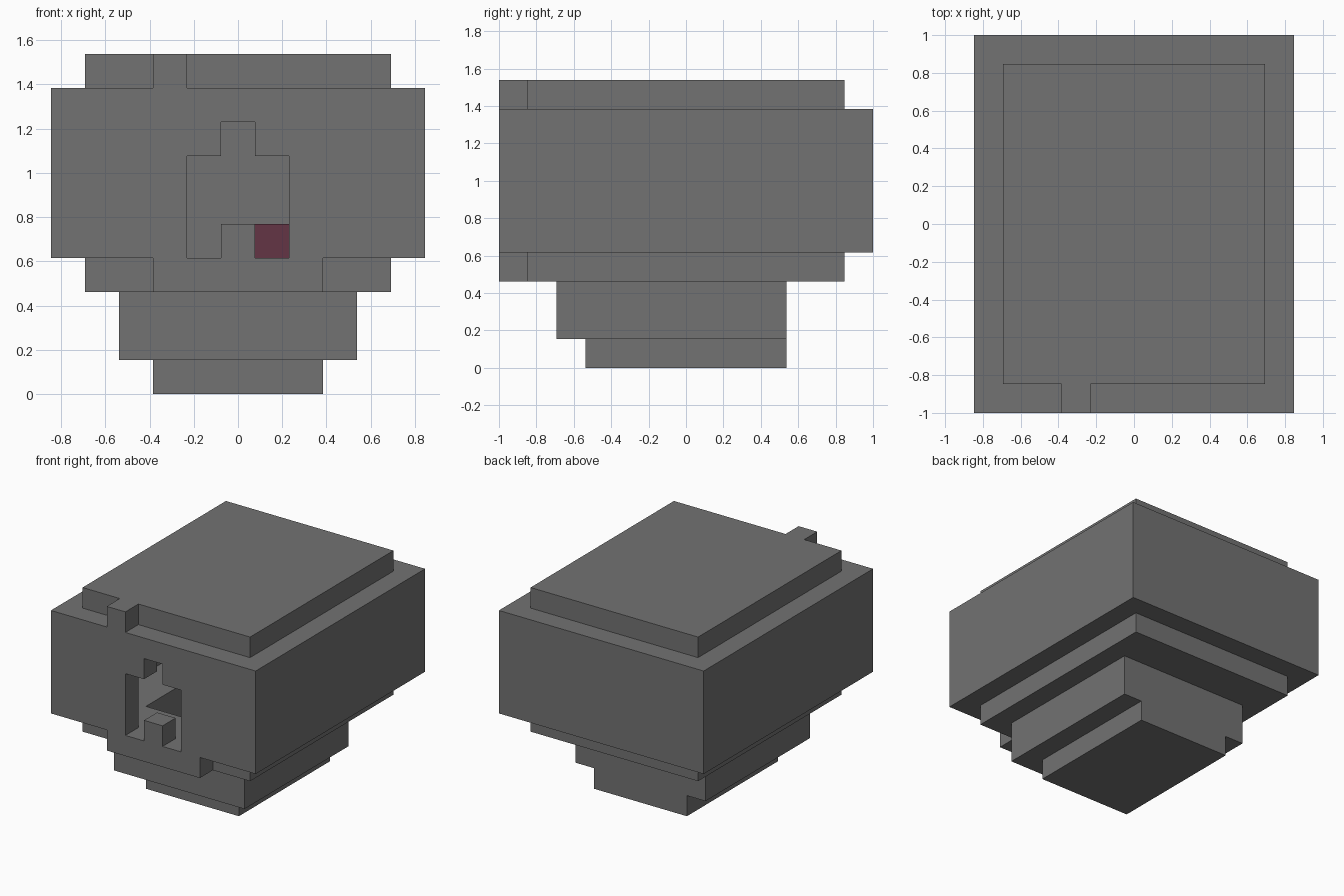
import bpy
import bmesh
from mathutils import Vector

cube = bpy.data.objects.get("Cube")
if cube:
    bpy.data.objects.remove(cube, do_unlink=True)

U = 2 / 13  # one block of the stepped design


def material(name, color):
    mat = bpy.data.materials.new(name)
    mat.use_nodes = True
    mat.diffuse_color = (*color, 1)
    bsdf = next(n for n in mat.node_tree.nodes if n.type == "BSDF_PRINCIPLED")
    bsdf.inputs["Base Color"].default_value = (*color, 1)
    return mat


stone = material("stone grey", (0.17, 0.17, 0.17))
red = material("dark red", (0.125, 0.035, 0.06))


def box(name, xs, ys, zs, mat=stone):
    """Box between pairs of limits, given in blocks."""
    bm = bmesh.new()
    bmesh.ops.create_cube(bm, size=1)
    spans = (xs, ys, zs)
    for v in bm.verts:
        v.co = Vector([(a + b) / 2 + c * (b - a) for (a, b), c in zip(spans, v.co)]) * U
    mesh = bpy.data.meshes.new(name)
    bm.to_mesh(mesh)
    bm.free()
    mesh.materials.append(mat)
    obj = bpy.data.objects.new(name, mesh)
    bpy.context.collection.objects.link(obj)
    return obj


def carve(obj, *limits):
    """Cut boxes out of an object and bake the result."""
    cutters = []
    for spans in limits:
        cutter = box("cutter", *spans)
        cutter.hide_render = True
        mod = obj.modifiers.new("carve", "BOOLEAN")
        mod.operation = "DIFFERENCE"
        mod.solver = "EXACT"
        mod.object = cutter
        cutters.append(cutter)
    bpy.context.view_layer.update()
    graph = bpy.context.evaluated_depsgraph_get()
    baked = bpy.data.meshes.new_from_object(obj.evaluated_get(graph))
    obj.modifiers.clear()
    obj.data = baked
    for cutter in cutters:
        bpy.data.objects.remove(cutter, do_unlink=True)


# stepped base
box("foot", (-2.5, 2.5), (-3.5, 3.5), (0, 1))
lower_step = box("lower_step", (-3.5, 3.5), (-4.5, 3.5), (1, 3))
upper_step = box("upper_step", (-4.5, 4.5), (-5.5, 5.5), (3, 4))
box("front_sill", (-2.5, 2.5), (-6.5, -5.5), (3, 4))

# pit sunk through both steps
for step in (lower_step, upper_step):
    carve(step, ((-2.5, 2.5), (-3.5, 2.5), (0.5, 4.5)))

# hollow main body with the front opening
body = box("body", (-5.5, 5.5), (-6.5, 6.5), (4, 9))
front = (-7, -5)
carve(body,
      ((-4.5, 4.5), (-5.5, 5.5), (3.5, 8)),
      ((-1.5, 1.5), front, (5, 7)),
      ((-0.5, 0.5), front, (6.5, 8)),
      ((-1.5, -0.5), front, (3.5, 5.5)),
      ((0.5, 1.5), front, (3.5, 5.5)))

# raised lid with its small front tab
box("lid", (-4.5, 4.5), (-5.5, 5.5), (9, 10))
box("lid_tab", (-2.5, -1.5), (-6.5, -5.5), (9, 10))

# red block resting inside, behind the opening
box("inner_red_block", (0.5, 1.5), (-4.5, -3.5), (4, 5), red)
